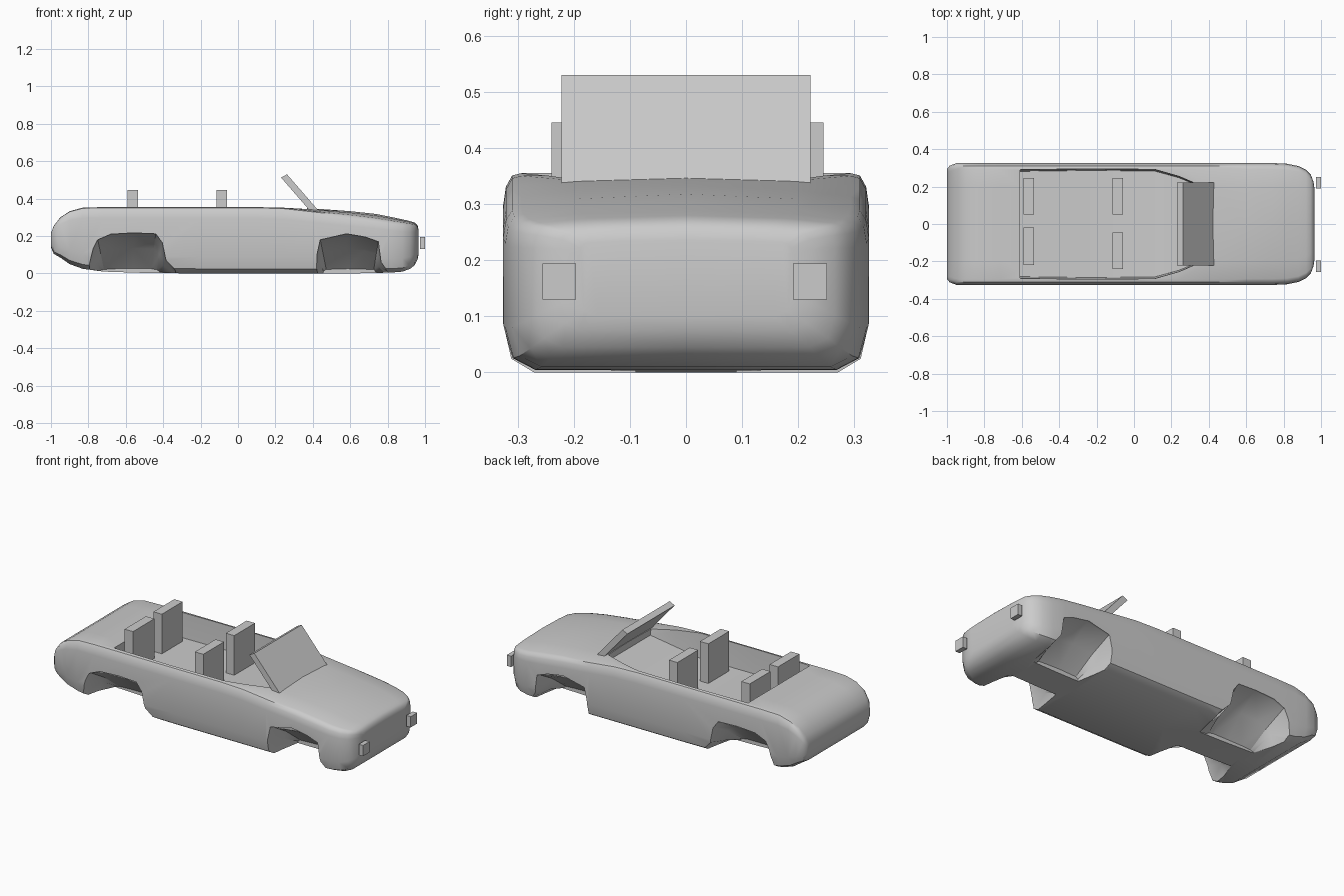
import bpy, bmesh, math

if "Cube" in bpy.data.objects:
    bpy.data.objects.remove(bpy.data.objects["Cube"])


def loft(name, rings):
    """Skin a list of equal-length closed rings and cap both ends."""
    bm = bmesh.new()
    vs = [[bm.verts.new(p) for p in r] for r in rings]
    n = len(vs[0])
    for a, b in zip(vs, vs[1:]):
        for i in range(n):
            j = (i + 1) % n
            bm.faces.new((a[i], a[j], b[j], b[i]))
    bm.faces.new(vs[0])
    bm.faces.new(vs[-1])
    bmesh.ops.triangulate(bm, faces=bm.faces[:])
    bmesh.ops.recalc_face_normals(bm, faces=bm.faces[:])
    me = bpy.data.meshes.new(name)
    bm.to_mesh(me)
    bm.free()
    ob = bpy.data.objects.new(name, me)
    bpy.context.collection.objects.link(ob)
    return ob


def box(name, x, y, z):
    return loft(name, [[(x[0], y[0], k), (x[1], y[0], k), (x[1], y[1], k), (x[0], y[1], k)] for k in z])


def section(x, w, bot, top, drop):
    """Rounded car cross-section; drop lowers the shoulders relative to the centre."""
    h = (top - bot) / 0.355
    half = [(0.60, top - 0.35 * drop), (0.90, top - 0.9 * drop), (0.95, top - drop - 0.004 * h),
            (0.985, top - drop - 0.025 * h), (1, top - drop - 0.06 * h), (1, bot + 0.09 * h),
            (0.955, bot + 0.025 * h), (0.83, bot)]
    right = [(x, w * f, z) for f, z in half]
    left = [(x, -y, z) for x, y, z in reversed(right)]
    return [(x, 0, top)] + right + [(x, 0, bot)] + left


# Body shell: x, half width, bottom, top, shoulder drop
stations = [
    (-1.0, 0.295, 0.14, 0.215, 0), (-0.985, 0.312, 0.105, 0.255, 0), (-0.95, 0.325, 0.085, 0.30, 0),
    (-0.90, 0.326, 0.05, 0.333, 0), (-0.83, 0.326, 0.025, 0.352, 0), (-0.72, 0.326, 0.01, 0.355, 0),
    (-0.5, 0.326, 0.003, 0.355, 0), (-0.2, 0.326, 0, 0.355, 0), (0.1, 0.326, 0, 0.355, 0),
    (0.25, 0.326, 0, 0.354, 0.004), (0.41, 0.326, 0, 0.347, 0.015), (0.6, 0.326, 0, 0.333, 0.022),
    (0.74, 0.326, 0.003, 0.318, 0.025), (0.82, 0.322, 0.005, 0.302, 0.022), (0.88, 0.31, 0.01, 0.289, 0.018),
    (0.92, 0.29, 0.025, 0.28, 0.015), (0.945, 0.265, 0.045, 0.272, 0.012), (0.96, 0.225, 0.075, 0.258, 0.008),
    (0.965, 0.19, 0.10, 0.235, 0.004),
]
body = loft("car_body", [section(*s) for s in stations])

# Cockpit cutter: floor rises towards the windscreen
outline = [(-0.61, 0.29, 0.21), (-0.25, 0.295, 0.21), (0.11, 0.292, 0.21), (0.24, 0.255, 0.255), (0.37, 0.20, 0.31)]
outline += [(x, -y, z) for x, y, z in reversed(outline)]
cutters = [loft("cockpit_cutter", [[(x, y * 0.97, z) for x, y, z in outline],
                                   [(x, y, 0.345) for x, y, z in outline],
                                   [(x, y, 0.5) for x, y, z in outline]])]

# Wheel well cutters: arches sloping down towards the centre line
arches = {
    "rear": [(-0.82, -0.05), (-0.80, 0.03), (-0.775, 0.13), (-0.75, 0.18), (-0.68, 0.21), (-0.56, 0.217),
             (-0.44, 0.212), (-0.405, 0.165), (-0.385, 0.07), (-0.33, 0.015), (-0.31, -0.05)],
    "front": [(0.42, -0.05), (0.42, 0.01), (0.422, 0.10), (0.44, 0.18), (0.58, 0.212), (0.68, 0.195),
              (0.75, 0.17), (0.765, 0.06), (0.80, 0.015), (0.81, -0.05)],
}
for end, arch in arches.items():
    mid = (arch[0][0] + arch[-1][0]) / 2
    for side in (-1, 1):
        rings = []
        for y, sx, sz in ((0.40, 1, 1), (0.315, 1, 1), (0.20, 0.92, 0.62), (0.09, 0.82, 0.12)):
            rings.append([(mid + (x - mid) * sx, side * y, z * sz if z > 0 else z) for x, z in arch])
        cutters.append(loft(end + "_well_cutter", rings))

for c in cutters:
    c.hide_render = True
    m = body.modifiers.new("cut", 'BOOLEAN')
    m.operation = 'DIFFERENCE'
    m.solver = 'EXACT'
    m.object = c
bpy.context.view_layer.objects.active = body
body.select_set(True)
for m in list(body.modifiers):
    bpy.ops.object.modifier_apply(modifier=m.name)
for c in cutters:
    bpy.data.objects.remove(c)
bpy.ops.object.shade_smooth_by_angle(angle=math.radians(40))

# Windscreen slab
glass = [(0.23, 0.513), (0.262, 0.53), (0.44, 0.325), (0.408, 0.308)]
loft("windscreen", [[(x, y, z) for x, z in glass] for y in (-0.222, 0.222)])

# Seat backs
for x, y0, y1 in ((-0.59, 0.05, 0.245), (-0.59, -0.22, -0.02), (-0.115, 0.05, 0.245), (-0.115, -0.24, -0.045)):
    box("seat_back", (x, x + 0.055), (y0, y1), (0.20, 0.445))

# Headlights, set just ahead of the nose
for y in (-0.256, 0.191):
    box("headlight", (0.972, 1.0), (y, y + 0.06), (0.13, 0.194))
